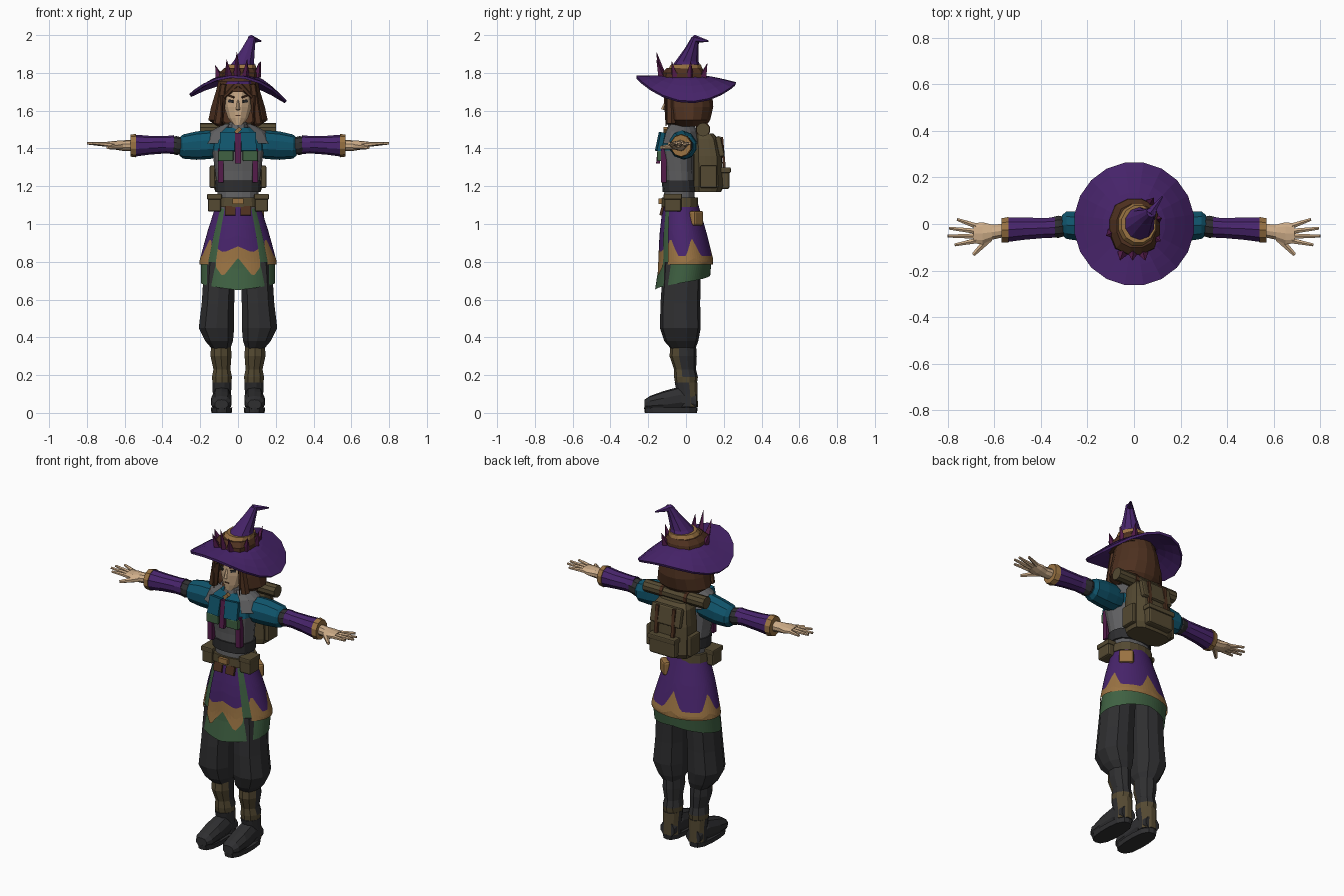
import bpy, bmesh, math
from mathutils import Matrix, Vector, Euler

cube = bpy.data.objects.get("Cube")
if cube:
    bpy.data.objects.remove(cube)


def material(name, *rgb):
    m = bpy.data.materials.new(name)
    m.use_nodes = True
    m.diffuse_color = (*rgb, 1)
    m.node_tree.nodes["Principled BSDF"].inputs["Base Color"].default_value = (*rgb, 1)
    return m


purple = material("purple cloth", .065, .018, .15)
teal = material("teal cloth", .005, .09, .15)
green = material("green cloth", .05, .12, .055)
gold = material("ochre trim", .32, .17, .055)
skin = material("skin", .62, .42, .25)
brown = material("brown hair and leather", .075, .03, .014)
dark = material("dark cloth", .028, .028, .03)
grey = material("grey cloth", .12, .12, .125)
olive = material("olive canvas", .09, .068, .032)
magenta = material("magenta cloth", .09, .012, .07)


def finish(name, bm, mats, rule=None, mirror=False, bevel=0):
    """Turn a bmesh into an object; rule(center, normal) picks the material."""
    bmesh.ops.recalc_face_normals(bm, faces=bm.faces[:])
    if rule:
        for f in bm.faces:
            f.material_index = rule(f.calc_center_median(), f.normal)
    mesh = bpy.data.meshes.new(name)
    bm.to_mesh(mesh)
    bm.free()
    ob = bpy.data.objects.new(name, mesh)
    bpy.context.collection.objects.link(ob)
    for m in mats if isinstance(mats, list) else [mats]:
        mesh.materials.append(m)
    if bevel:
        mod = ob.modifiers.new("Bevel", 'BEVEL')
        mod.width, mod.segments = bevel, 2
    if mirror:
        ob.modifiers.new("Mirror", 'MIRROR').use_mirror_merge = False
    return ob


def loft(name, rings, mats, axis='z', n=12, power=2, cap=True, cut=None, **kw):
    """Skin rings (station, u, v, radius u, radius v) along an axis."""
    bm = bmesh.new()
    place = {'z': lambda a, u, v: (u, v, a), 'x': lambda a, u, v: (a, u, v),
             'y': lambda a, u, v: (u, a, v)}[axis]
    loops = []
    for a, u, v, ru, rv in rings:
        loop = []
        for i in range(n):
            t = math.tau * (i + .5) / n
            c, s = math.cos(t), math.sin(t)
            k = (abs(c) ** power + abs(s) ** power) ** (-1 / power)
            loop.append(bm.verts.new(place(a, u + ru * c * k, v + rv * s * k)))
        loops.append(loop)
    for lo, hi in zip(loops, loops[1:]):
        for i in range(n):
            j = (i + 1) % n
            bm.faces.new((lo[i], lo[j], hi[j], hi[i]))
    if cap:
        bm.faces.new(loops[0])
        bm.faces.new(loops[-1])
    if cut:
        doomed = [f for f in bm.faces if cut(f.calc_center_median())]
        bmesh.ops.delete(bm, geom=doomed, context='FACES')
    return finish(name, bm, mats, **kw)


def box(name, loc, size, mat, rot=(0, 0, 0), **kw):
    bm = bmesh.new()
    turn = Euler([math.radians(r) for r in rot]).to_matrix().to_4x4()
    bmesh.ops.create_cube(bm, size=1, matrix=Matrix.Translation(loc) @ turn @ Matrix.Diagonal((*size, 1)))
    return finish(name, bm, mat, **kw)


def stick(name, start, end, r1, r2, mat, sides=6, **kw):
    bm = bmesh.new()
    p, d = Vector(start), Vector(end) - Vector(start)
    m = Matrix.Translation(p + d / 2) @ d.to_track_quat('Z', 'Y').to_matrix().to_4x4()
    bmesh.ops.create_cone(bm, cap_ends=True, segments=sides, radius1=r1, radius2=r2, depth=d.length, matrix=m)
    return finish(name, bm, mat, **kw)


# Skirt layers: bands that follow one flared profile of (z, rx, ry, centre y)
flare = [(1.12, .11, .09, -.03), (.95, .165, .125, -.015), (.8, .205, .147, 0), (.65, .205, .145, -.025)]


def band(name, low, high, mat, scale=1, keep=lambda f: True, rows=4, n=72):
    """Cloth between two height functions of the angle f away from the front."""
    bm = bmesh.new()
    cols = []
    for i in range(n):
        t = math.tau * i / n
        f = min(t, math.tau - t)
        col = []
        for j in range(rows + 1):
            z = low(f) + (high(f) - low(f)) * j / rows
            a, b = next((p for p in zip(flare, flare[1:]) if z >= p[1][0]), (flare[-2], flare[-1]))
            w = (a[0] - z) / (a[0] - b[0])
            rx, ry, cy = [a[k] + (b[k] - a[k]) * w for k in (1, 2, 3)]
            col.append(bm.verts.new((rx * scale * math.sin(t), cy - ry * scale * math.cos(t), z)))
        cols.append(col)
    for i in range(n):
        t = math.tau * (i + .5) / n
        if keep(min(t, math.tau - t)):
            c, d = cols[i], cols[(i + 1) % n]
            for j in range(rows):
                bm.faces.new((c[j], d[j], d[j + 1], c[j + 1]))
    finish(name, bm, mat)


def hem_low(f):
    return .72 + .25 * abs(f - .4) if f < .75 else .785


def hem_high(f):
    if f < .75:
        return .85 + .08 * abs(f - .4)
    return .83 + max(0, *(.1 * (1 - abs(f - c) / .3) for c in (1, 1.9, math.pi)))


def panel(f):
    return not .62 < f < .85


band("underskirt", lambda f: .65 + .025 * f, lambda f: 1.1, green, scale=.96)
band("overskirt", hem_high, lambda f: 1.11, purple, keep=panel)
band("overskirt_hem", hem_low, hem_high, gold, keep=panel)

# Legs and boots
loft("trouser_leg", [(.34, .09, -.015, .05, .065), (.38, .1, -.025, .075, .09), (.45, .114, -.03, .096, .108),
                     (.58, .106, -.03, .088, .105), (.8, .095, -.02, .085, .1)], dark, n=10, power=2.5, mirror=True)
loft("shin_wrap", [(.14, .085, 0, .05, .055), (.19, .085, 0, .056, .063), (.23, .085, -.005, .047, .058),
                   (.3, .09, -.015, .058, .072), (.36, .09, -.015, .056, .068)], [dark, olive], n=10,
     rule=lambda c, d: int(d.y < -.3 or c.z < .2), mirror=True)
loft("boot_ankle", [(.03, .085, .01, .05, .055), (.1, .085, .008, .05, .055), (.16, .085, 0, .053, .062)],
     [dark, olive], rule=lambda c, d: int(d.y > .3), mirror=True)
loft("boot_foot", [(.055, .085, .06, .046, .04), (-.03, .085, .075, .05, .065), (-.12, .088, .06, .056, .055),
                   (-.19, .088, .05, .052, .04), (-.22, .088, .045, .035, .025)], dark, axis='y', n=10, power=2.6, mirror=True)
loft("boot_sole", [(0, .087, -.08, .054, .138), (.028, .087, -.08, .057, .142)], dark, n=14, power=2.8, mirror=True)

# Torso, belts and chest gear
loft("torso", [(1.08, 0, -.035, .105, .085), (1.18, 0, -.035, .11, .08), (1.28, 0, -.042, .122, .082),
               (1.39, 0, -.05, .138, .092), (1.46, 0, -.045, .135, .08), (1.51, 0, -.03, .08, .06)],
     [grey, teal], n=16, power=2.5, rule=lambda c, d: int(c.z > 1.38))
loft("waist_sash", [(1.17, 0, -.035, .12, .09), (1.23, 0, -.038, .122, .09)], dark, n=16, power=2.5)
loft("belt", [(1.09, 0, -.033, .125, .098), (1.14, 0, -.033, .122, .096)], olive, n=16, power=2.5)
box("belt_buckle", (0, -.135, 1.12), (.06, .02, .03), gold)
box("belt_pouch", (.125, -.07, 1.11), (.07, .09, .09), olive, bevel=.01, mirror=True)
box("belt_pouch_flap", (.125, -.07, 1.145), (.078, .098, .03), olive, bevel=.006, mirror=True)
box("leather_tab", (.04, -.128, 1.07), (.055, .014, .05), brown, rot=(-15, 0, 0), mirror=True)
box("hip_cloth", (.1, .055, 1.03), (.08, .04, .08), gold, rot=(0, 0, -40), bevel=.012)
box("chest_strap", (.092, -.118, 1.31), (.03, .03, .18), magenta, mirror=True)
box("chest_pouch", (.065, -.138, 1.36), (.08, .03, .055), green, bevel=.006, mirror=True)
box("vest_front", (.055, -.137, 1.435), (.08, .024, .1), teal, rot=(-12, 0, 8), mirror=True)
box("front_placket", (0, -.14, 1.4), (.03, .02, .16), magenta, rot=(-6, 0, 0))
loft("shoulder_mantle", [(1.425, 0, -.03, .19, .11), (1.49, 0, -.028, .15, .093), (1.53, 0, -.025, .075, .065)], grey,
     n=16, cap=False, cut=lambda c: abs(c.x) < .07 and c.y < -.03)
loft("collar", [(1.48, 0, -.04, .06, .065), (1.54, 0, -.035, .05, .055)], grey, n=10)
box("collar_clasp", (0, -.108, 1.495), (.02, .02, .035), gold, rot=(0, 45, 0))

# Arms and hands
loft("puffed_sleeve", [(.1, -.02, 1.42, .06, .065), (.15, -.02, 1.42, .07, .076), (.22, -.01, 1.415, .068, .075),
                       (.29, -.005, 1.41, .062, .064), (.31, -.005, 1.41, .045, .048)],
     teal, axis='x', n=10, mirror=True)
loft("elbow", [(.29, -.01, 1.415, .042, .042), (.325, -.012, 1.415, .05, .05), (.37, -.015, 1.42, .042, .042)],
     dark, axis='x', n=10, mirror=True)
loft("bracer", [(.34, -.015, 1.42, .046, .05), (.38, -.017, 1.42, .045, .046), (.47, -.02, 1.417, .05, .05),
                (.545, -.025, 1.415, .055, .058)], purple, axis='x', n=10, mirror=True)
loft("bracer_cuff", [(.54, -.025, 1.415, .058, .062), (.57, -.027, 1.415, .054, .058)],
     gold, axis='x', n=10, mirror=True)
loft("palm", [(.56, -.028, 1.415, .03, .03), (.61, -.035, 1.415, .034, .028), (.65, -.04, 1.417, .05, .023),
              (.69, -.04, 1.422, .045, .014)], skin, axis='x', n=10, mirror=True)
for finger, root, tip, reach in (("index", -.072, -.09, .77), ("middle", -.052, -.052, .8),
                                 ("ring", -.031, -.018, .795), ("little", -.008, .02, .76)):
    stick(finger + "_finger", (.68, root, 1.42), (reach, tip, 1.428), .013, .007, skin, mirror=True)
stick("thumb", (.62, -.06, 1.412), (.69, -.132, 1.405), .018, .009, skin, mirror=True)

# Head and face
loft("neck", [(1.48, 0, -.03, .04, .042), (1.58, 0, -.025, .04, .045)], skin)
loft("head", [(1.525, 0, -.07, .025, .03), (1.56, 0, -.04, .055, .066), (1.62, 0, -.025, .076, .085),
              (1.7, 0, -.02, .082, .09), (1.77, 0, -.01, .07, .075)], skin)
stick("nose", (0, -.104, 1.655), (0, -.122, 1.605), .005, .011, skin, sides=4)
box("eye", (.037, -.099, 1.65), (.03, .009, .014), dark, rot=(0, -8, 33), mirror=True)
box("eyebrow", (.036, -.102, 1.675), (.036, .009, .009), brown, rot=(0, -18, 33), mirror=True)
box("mouth", (0, -.103, 1.574), (.028, .009, .006), brown)

# Bobbed hair, open in front of the face
loft("hair", [(1.515, 0, .02, .11, .085), (1.55, 0, .015, .16, .115), (1.62, 0, .015, .145, .132),
              (1.7, 0, .01, .12, .13), (1.78, 0, 0, .1, .11)], brown, n=16,
     cut=lambda c: abs(c.x) < .09 and c.y < -.05 and c.z < 1.74)
stick("front_lock", (.075, -.085, 1.74), (.105, -.08, 1.53), .02, .026, brown, mirror=True)
stick("fringe", (.01, -.105, 1.735), (.075, -.1, 1.67), .018, .008, brown, mirror=True)
stick("loose_strand", (.085, -.11, 1.68), (.085, -.105, 1.52), .008, .003, brown, sides=4, mirror=True)

# Hat: drooping brim, bent cone, wrapped band and feathers
bm = bmesh.new()
loops = []
for k in range(5):
    w = k / 4
    loop = []
    for i in range(20):
        t = math.tau * (i + .5) / 20
        edge = 1.712 - .05 * math.cos(2 * t) - .017 * math.cos(t) - .018 * math.sin(t)
        r = .09 + .165 * w
        loop.append(bm.verts.new((r * math.cos(t), (r + .01 * w) * math.sin(t), 1.78 + (edge - 1.78) * w ** 1.3)))
    loops.append(loop)
for a, b in zip(loops, loops[1:]):
    for i in range(20):
        bm.faces.new((a[i], a[i - 1], b[i - 1], b[i]))
brim = finish("hat_brim", bm, purple)
shell = brim.modifiers.new("Thickness", 'SOLIDIFY')
shell.thickness, shell.offset = .014, 0
loft("hat_cone", [(1.74, 0, -.01, .1, .115), (1.8, .01, -.005, .085, .095), (1.86, .03, .005, .058, .062),
                  (1.93, .055, .03, .036, .036), (1.99, .075, .05, .02, .02)], purple, n=10)
stick("hat_bend", (.068, .044, 1.98), (.122, .118, 1.968), .022, .004, purple)
loft("hat_band", [(1.755, 0, -.012, .112, .125), (1.8, .005, -.012, .107, .12), (1.825, .01, -.008, .085, .095)],
     brown, n=12, power=2.6)
loft("hat_cord", [(1.82, .012, -.004, .086, .094), (1.845, .02, 0, .076, .082)], gold, n=12)
for i, (x, y, h) in enumerate([(-.005, -.125, .13), (.04, -.125, .09), (-.05, -.125, .09), (.095, -.06, .08),
                               (.1, .02, .08), (.07, .09, .07), (-.1, -.04, .06)]):
    stick(f"hat_feather_{i}", (x, y, 1.78), (x * 1.2, y * 1.25, 1.78 + h), .022, .001, magenta, sides=4)

# Backpack with bedroll
loft("backpack", [(1.17, 0, .115, .12, .07), (1.2, 0, .12, .13, .08), (1.36, 0, .115, .125, .075),
                  (1.45, 0, .105, .11, .065), (1.48, 0, .095, .09, .05)], olive, n=16, power=4)
box("backpack_flap", (0, .18, 1.41), (.2, .03, .11), olive, rot=(12, 0, 0), bevel=.01)
box("backpack_pocket", (0, .2, 1.24), (.17, .06, .11), olive, bevel=.012)
box("pocket_flap", (0, .207, 1.285), (.18, .06, .03), olive, bevel=.006)
box("backpack_buckle_strap", (.055, .198, 1.36), (.02, .014, .2), brown, rot=(5, 0, 0), mirror=True)
box("backpack_side_pouch", (.135, .12, 1.25), (.03, .09, .12), olive, bevel=.008, mirror=True)
stick("bedroll", (-.2, .09, 1.5), (.2, .09, 1.5), .036, .036, olive, sides=10)
stick("bedroll_tie", (.07, .09, 1.5), (.09, .09, 1.5), .04, .04, brown, sides=10, mirror=True)
